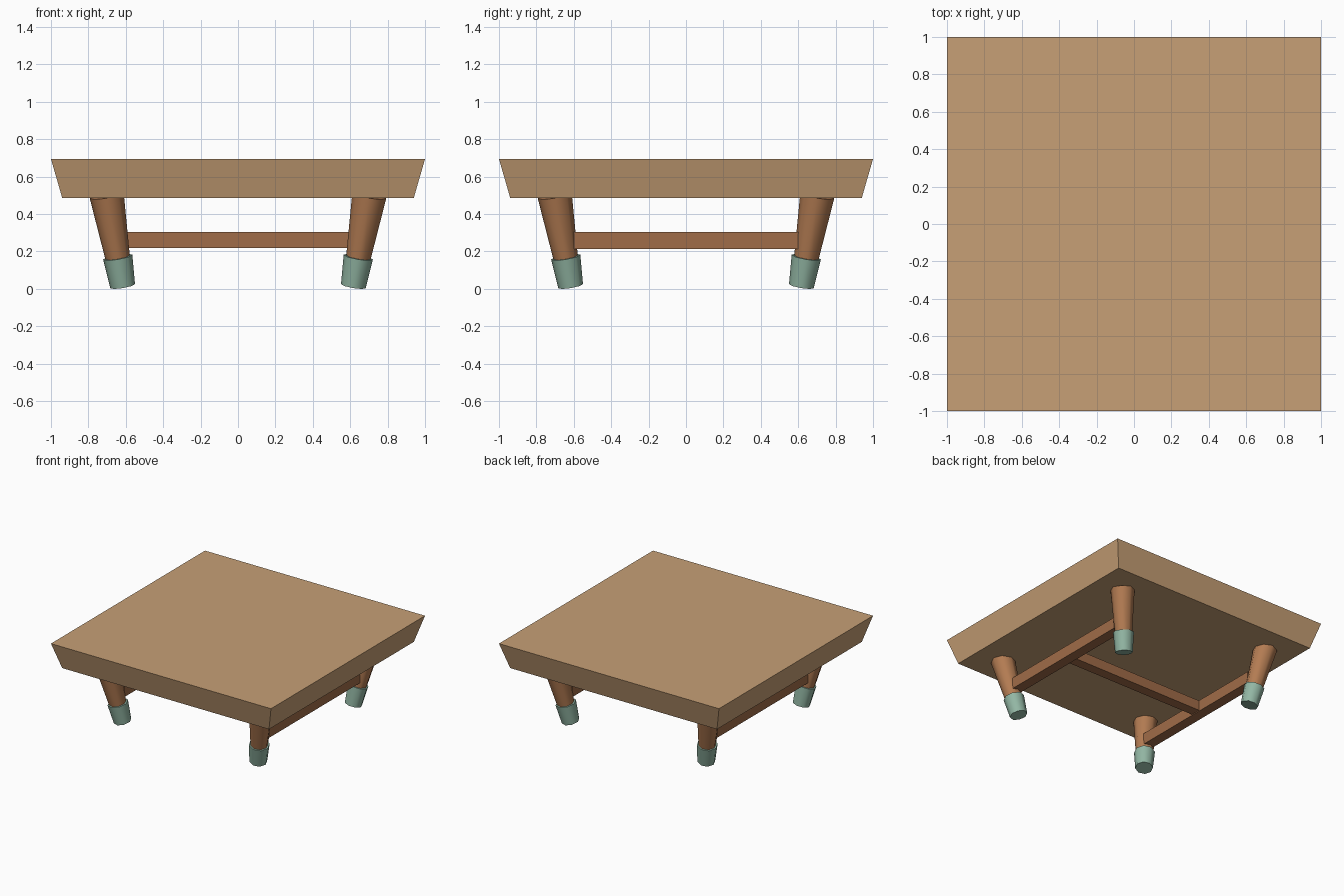
import bpy, bmesh
from math import radians
from mathutils import Vector, Matrix

if "Cube" in bpy.data.objects:
    bpy.data.objects.remove(bpy.data.objects["Cube"])


def material(name, color):
    m = bpy.data.materials.new(name)
    m.diffuse_color = (*color, 1)
    m.use_nodes = True
    m.node_tree.nodes["Principled BSDF"].inputs["Base Color"].default_value = m.diffuse_color
    return m


TOP = material("light_wood", (0.57, 0.35, 0.18))
LEG = material("leg_wood", (0.45, 0.20, 0.085))
BAR = material("bar_wood", (0.35, 0.15, 0.065))
SOCK = material("green_sock", (0.29, 0.47, 0.37))


def finish(bm, name, mat, smooth=False):
    bmesh.ops.recalc_face_normals(bm, faces=bm.faces)
    me = bpy.data.meshes.new(name)
    bm.to_mesh(me)
    bm.free()
    me.materials.append(mat)
    ob = bpy.data.objects.new(name, me)
    bpy.context.collection.objects.link(ob)
    if smooth:
        bpy.ops.object.select_all(action='DESELECT')
        ob.select_set(True)
        bpy.context.view_layer.objects.active = ob
        bpy.ops.object.shade_smooth_by_angle(angle=radians(62))
    return ob


def block(name, lo, hi, mat, bottom_scale=1.0):
    bm = bmesh.new()
    bmesh.ops.create_cube(bm, size=1)
    lo, hi = Vector(lo), Vector(hi)
    mid, size = (lo + hi) / 2, hi - lo
    for v in bm.verts:
        if v.co.z < 0:
            v.co.x *= bottom_scale
            v.co.y *= bottom_scale
        v.co = Vector(a * b for a, b in zip(v.co, size)) + mid
    return finish(bm, name, mat)


def taper(name, a, b, r_a, r_b, mat, sides=7):
    # tapered cylinder from point a to point b
    a, b = Vector(a), Vector(b)
    d = b - a
    rot = Vector((0, 0, 1)).rotation_difference(d).to_matrix().to_4x4()
    bm = bmesh.new()
    bmesh.ops.create_cone(bm, cap_ends=True, segments=sides, radius1=r_a, radius2=r_b,
                          depth=d.length, matrix=Matrix.Translation((a + b) / 2) @ rot)
    return finish(bm, name, mat, True)


# tabletop, narrower underneath
block("tabletop", (-1, -1, 0.487), (1, 1, 0.695), TOP, 0.94)

# legs leaning outward at the top, with socks on the feet
foot, ankle, hip = (0.617, 0.015), (0.643, 0.17), (0.702, 0.50)
for sx, side in ((-1, "left"), (1, "right")):
    for sy, end in ((-1, "front"), (1, "back")):
        def at(p):
            return (sx * p[0], sy * p[0], p[1])
        taper(f"{end}_{side}_leg", at((0.63, 0.09)), at(hip), 0.06, 0.092, LEG, 8)
        taper(f"{end}_{side}_sock", at(foot), at(ankle), 0.067, 0.079, SOCK, 8)
    # side stretcher joining front and back legs
    x0, x1 = sorted((sx * 0.605, sx * 0.69))
    block(f"{side}_stretcher", (x0, -0.61, 0.213), (x1, 0.61, 0.305), BAR)

# middle stretcher
block("middle_stretcher", (-0.62, -0.042, 0.22), (0.62, 0.042, 0.303), BAR)
